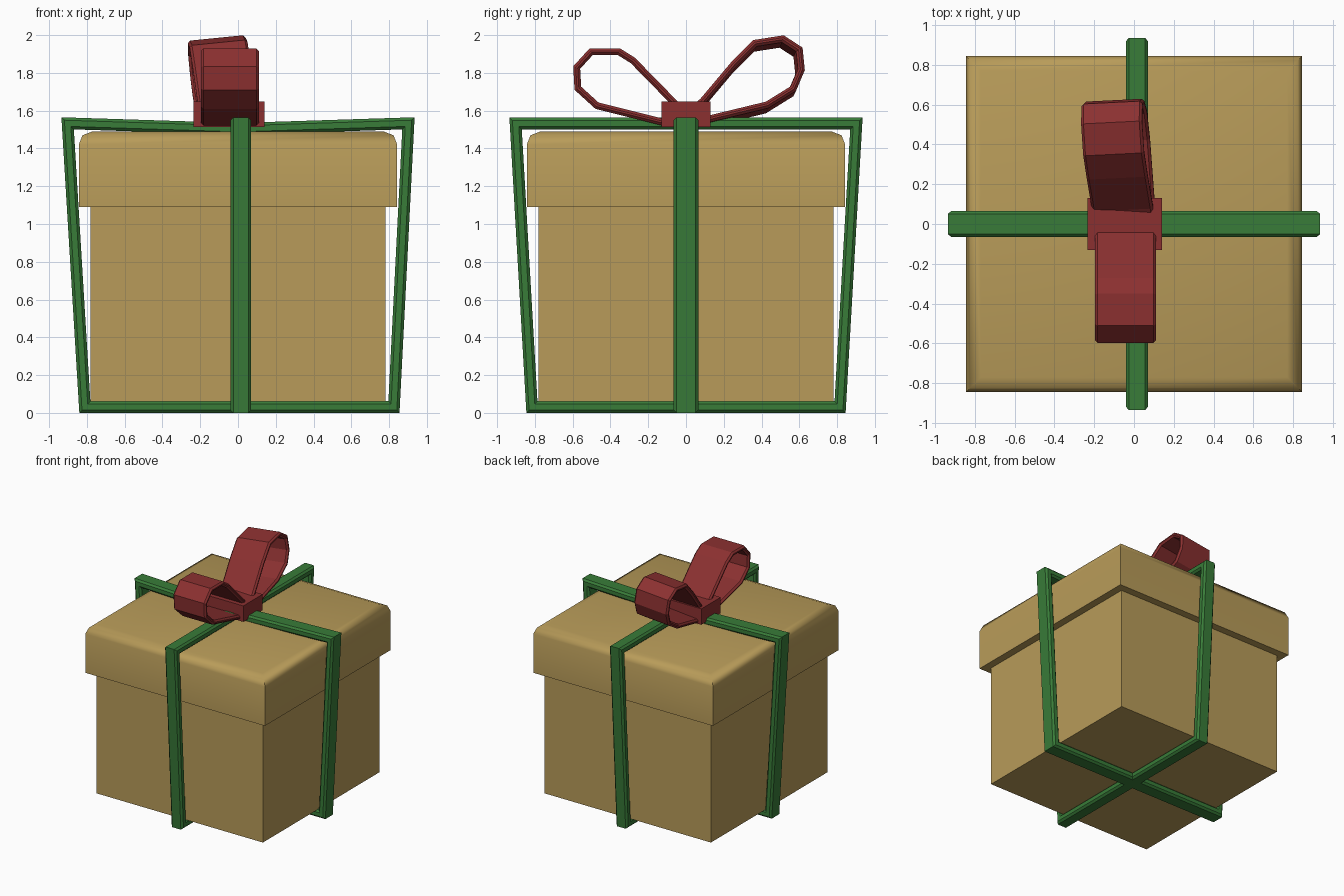
import bpy, bmesh, math
from mathutils import Vector

if "Cube" in bpy.data.objects:
    bpy.data.objects.remove(bpy.data.objects["Cube"])


def material(name, rgb):
    m = bpy.data.materials.new(name)
    m.diffuse_color = (*rgb, 1)
    m.use_nodes = True
    m.node_tree.nodes["Principled BSDF"].inputs["Base Color"].default_value = m.diffuse_color
    return m


GOLD = material("gold_card", (0.48, 0.33, 0.10))
GREEN = material("green_ribbon", (0.04, 0.20, 0.04))
RED = material("red_bow", (0.26, 0.03, 0.03))


def make_object(name, bm, mat):
    bmesh.ops.recalc_face_normals(bm, faces=bm.faces[:])
    me = bpy.data.meshes.new(name)
    bm.to_mesh(me)
    bm.free()
    me.materials.append(mat)
    ob = bpy.data.objects.new(name, me)
    bpy.context.collection.objects.link(ob)
    return ob


def skin(bm, rings, closed):
    """Join rings of points into a surface; cap the ends if it is open."""
    vs = [[bm.verts.new(p) for p in r] for r in rings]
    n, k = len(vs), len(vs[0])
    for i in range(n if closed else n - 1):
        a, b = vs[i], vs[(i + 1) % n]
        for j in range(k):
            bm.faces.new((a[j], a[(j + 1) % k], b[(j + 1) % k], b[j]))
    if not closed:
        bm.faces.new(vs[0])
        bm.faces.new(vs[-1])


def square_stack(name, profile, mat):
    """Square rings given as (half width, height)."""
    bm = bmesh.new()
    skin(bm, [[(-h, -h, z), (h, -h, z), (h, h, z), (-h, h, z)] for h, z in profile], False)
    return make_object(name, bm, mat)


def band(name, outline, half, thick, cham, place, mat):
    """Closed ribbon loop: outer outline, inset by thick, with chamfered edges."""
    pts = [Vector(p) for p in outline]
    n = len(pts)
    if sum(pts[i - 1].cross(pts[i]) for i in range(n)) < 0:
        pts.reverse()
    section = [(0, -half + cham), (0, half - cham), (cham, half), (thick - cham, half),
               (thick, half - cham), (thick, -half + cham), (thick - cham, -half), (cham, -half)]
    rings = []
    for i, p in enumerate(pts):
        d0 = (p - pts[i - 1]).normalized()
        d1 = (pts[(i + 1) % n] - p).normalized()
        n0, n1 = Vector((-d0.y, d0.x)), Vector((-d1.y, d1.x))
        miter = (n0 + n1) / max(1 + n0.dot(n1), 0.5)
        rings.append([place(*(p + miter * d), w) for d, w in section])
    bm = bmesh.new()
    skin(bm, rings, True)
    return make_object(name, bm, mat)


# Box and overhanging lid with a rounded top edge
square_stack("box_body", [(0.78, 0.06), (0.78, 1.10)], GOLD)
lid = square_stack("box_lid", [(0.843, 1.09), (0.843, 1.42), (0.823, 1.47), (0.77, 1.49)], GOLD)
bpy.context.view_layer.objects.active = lid
lid.select_set(True)
bpy.ops.object.shade_smooth_by_angle(angle=math.radians(55))

# Two crossing ribbons, wider at the top than at the bottom
band("ribbon_across", [(-0.84, 0), (0.855, 0), (0.935, 1.565), (0, 1.535), (-0.935, 1.565)],
     0.065, 0.062, 0.015, lambda u, v, w: (u, w, v), GREEN)
band("ribbon_lengthwise", [(-0.845, 0), (0.845, 0), (0.935, 1.563), (-0.935, 1.563)],
     0.055, 0.062, 0.015, lambda u, v, w: (w + 0.015, u, v), GREEN)

# Bow loops
band("bow_loop_front",
     [(0.02, 1.585), (-0.04, 1.645), (-0.27, 1.88), (-0.35, 1.93), (-0.51, 1.93),
      (-0.597, 1.835), (-0.59, 1.71), (-0.48, 1.61), (-0.10, 1.515), (0.02, 1.51)],
     0.153, 0.036, 0.013, lambda u, v, w: (w - 0.043, u, v), RED)
band("bow_loop_back",
     [(0, 1.59), (0.07, 1.65), (0.23, 1.84), (0.35, 1.96), (0.51, 1.985),
      (0.61, 1.92), (0.622, 1.80), (0.575, 1.69), (0.43, 1.60), (0.12, 1.525), (0, 1.525)],
     0.153, 0.036, 0.013,
     lambda u, v, w: (w - 0.045 - 0.05 * u - 0.1 * (v - 1.55), u + 0.05 * w, v + 0.1 * w), RED)

# Knot block
bm = bmesh.new()
bmesh.ops.create_cube(bm, size=1)
for v in bm.verts:
    v.co = Vector((v.co.x * 0.375 - 0.047, v.co.y * 0.26, v.co.z * 0.135 + 1.58))
make_object("bow_knot", bm, RED)
